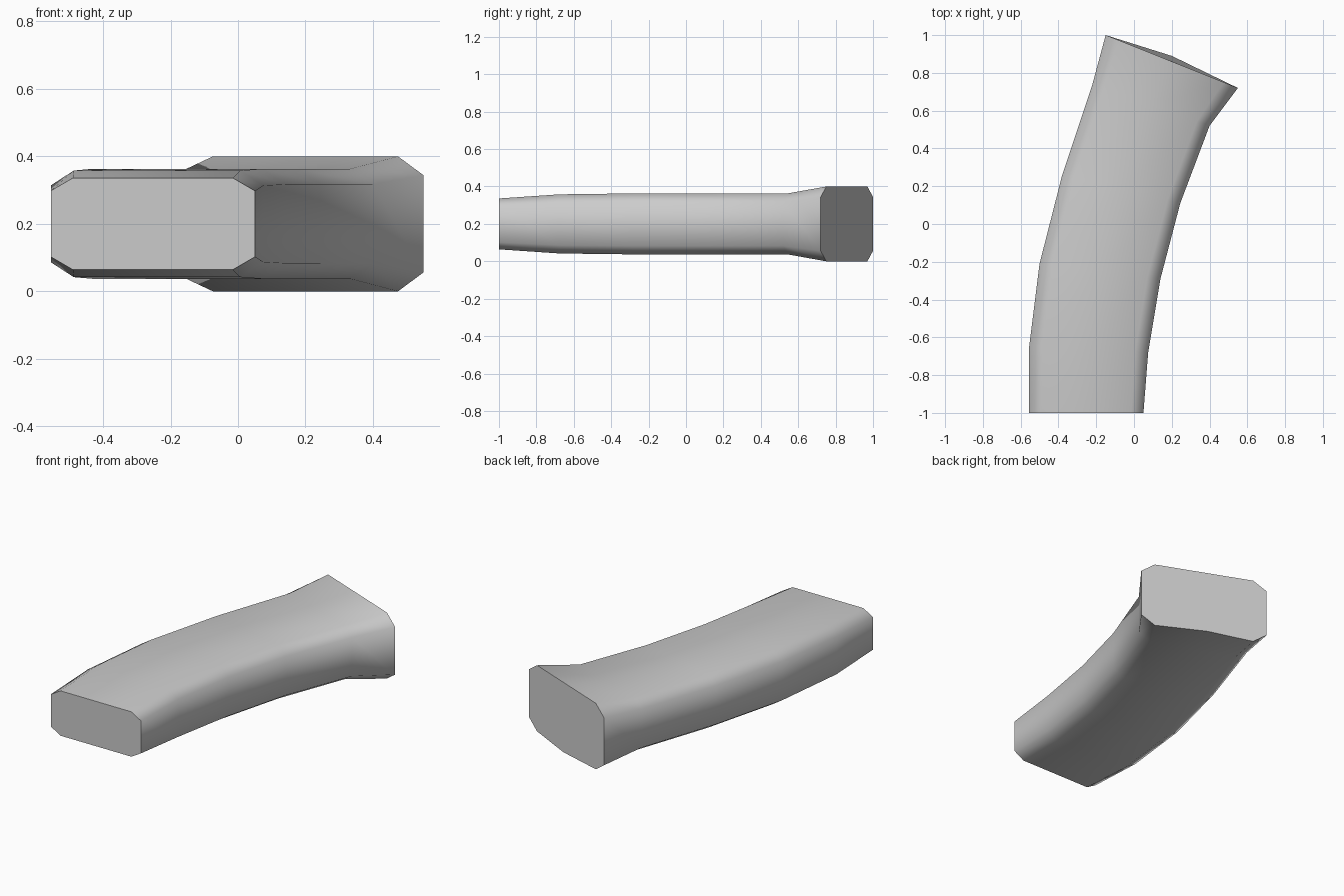
import bpy
import bmesh
from math import radians
from mathutils import Vector

cube = bpy.data.objects.get("Cube")
if cube:
    bpy.data.objects.remove(cube, do_unlink=True)

# Grey material
grey = bpy.data.materials.new("light_grey")
grey.use_nodes = True
colour = (0.6, 0.6, 0.6, 1)
grey.diffuse_color = colour
grey.node_tree.nodes["Principled BSDF"].inputs["Base Color"].default_value = colour

# Stations along the bend: one edge, the opposite edge, half height
STATIONS = [
    ((-0.555, -1.0), (0.05, -1.0), 0.136),
    ((-0.555, -0.65), (0.075, -0.68), 0.158),
    ((-0.50, -0.21), (0.14, -0.29), 0.163),
    ((-0.38, 0.26), (0.245, 0.11), 0.163),
    ((-0.22, 0.74), (0.40, 0.52), 0.163),
    ((-0.15, 1.0), (0.55, 0.72), 0.20),
]
MID_Z = 0.2
INSET = 0.108   # chamfer width as a share of the section width
SIDE = 0.72     # flat side height as a share of the section height

# Chamfered cross-section as (position across, height) pairs
half = [(0, SIDE), (INSET, 1), (0.5, 1), (1 - INSET, 1), (1, SIDE)]
section = half + [(t, -h) for t, h in reversed(half)]

# Curved grip lofted through the sections
bm = bmesh.new()
rings = []
for a, b, height in STATIONS:
    start, end = Vector((*a, MID_Z)), Vector((*b, MID_Z))
    rings.append([bm.verts.new(start.lerp(end, t) + Vector((0, 0, h * height)))
                  for t, h in section])

# Slight bulge under the wide end
rings[-1][7].co.y += 0.03

count = len(section)
for r1, r2 in zip(rings, rings[1:]):
    for i in range(count):
        j = (i + 1) % count
        bm.faces.new((r1[i], r1[j], r2[j], r2[i]))
bm.faces.new(rings[0])
bm.faces.new(rings[-1])
bmesh.ops.recalc_face_normals(bm, faces=bm.faces)

mesh = bpy.data.meshes.new("curved_grip")
bm.to_mesh(mesh)
bm.free()
mesh.materials.append(grey)
grip = bpy.data.objects.new("curved_grip", mesh)
bpy.context.collection.objects.link(grip)

# Smooth body with crisp end caps
bpy.ops.object.select_all(action="DESELECT")
grip.select_set(True)
bpy.context.view_layer.objects.active = grip
bpy.ops.object.shade_smooth_by_angle(angle=radians(62))
